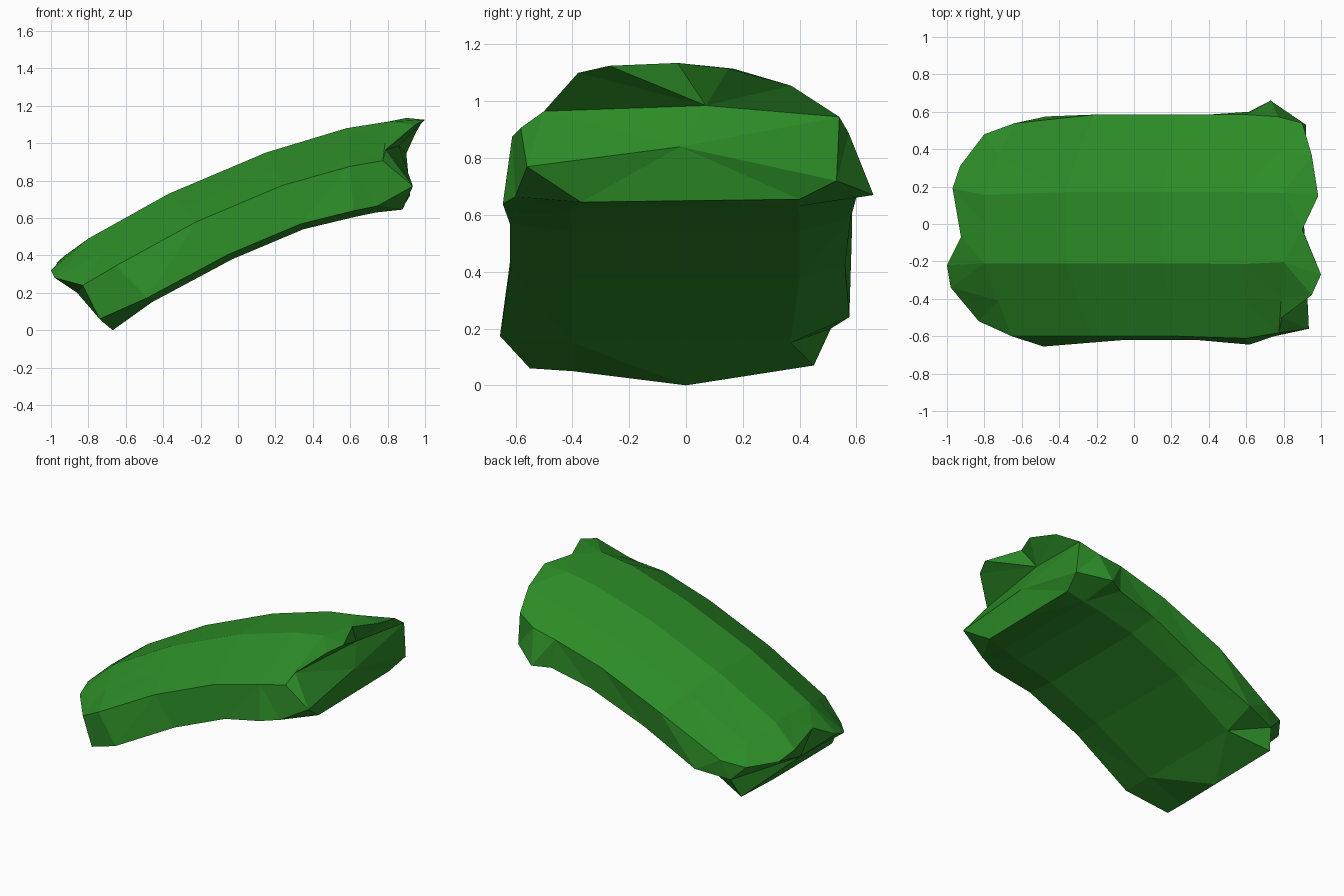
import bpy, bmesh
from mathutils import Vector

if "Cube" in bpy.data.objects:
    bpy.data.objects.remove(bpy.data.objects["Cube"])

# Cross-section of the curved slab: (y, height fraction between underside and top)
SECTION = [(-.21, 1), (0, 1), (.17, 1), (.40, .77), (.585, .53), (.58, .12),
           (.40, 0), (0, 0), (-.40, 0), (-.62, .07), (-.60, .57), (-.41, .78)]

# Stations along the arc: top (x, z), underside (x, z), back width, front width
STATIONS = [((-.80, .49), (-.46, .15), .92, 1.0),
            ((-.37, .73), (-.03, .38), 1.0, 1.0),
            ((.15, .95), (.35, .54), 1.0, 1.0),
            ((.58, 1.08), (.62, .605), 1.0, 1.02),
            ((.80, 1.115), (.74, .63), .98, .97)]

# Ragged rims at the low and the high end
LOW_RIM = [(-1, -.22, .32), (-.925, -.07, .40), (-.97, .19, .36), (-.93, .31, .31),
           (-.80, .48, .30), (-.70, .51, .20), (-.74, .45, .07), (-.67, 0, 0),
           (-.73, -.40, .05), (-.74, -.55, .06), (-.83, -.52, .24), (-.98, -.34, .28)]
HIGH_RIM = [(1, -.27, 1.125), (.90, -.03, 1.135), (.985, .15, 1.115), (.95, .37, 1.055),
            (.90, .54, .945), (.92, .53, .72), (.88, .40, .655), (.88, 0, .65),
            (.88, -.37, .645), (.935, -.56, .77), (.79, -.50, .965), (.95, -.38, 1.10)]


def section(top, low, back, front):
    pts = []
    for y, f in SECTION:
        x = low[0] + (top[0] - low[0]) * f
        z = low[1] + (top[1] - low[1]) * f
        pts.append(Vector((x, y * (back if y > 0 else front), z)))
    return pts


rings = [LOW_RIM] + [section(*s) for s in STATIONS] + [HIGH_RIM]
# Bulges along the sides
rings[1][5] = Vector((-.47, .575, .24))
rings[1][9].y = -.655
rings[2][5].y = .56
rings[4][5].y = .60
rings[4][9].y = -.645
rings[5][5] = Vector((.73, .66, .67))

# Body loft
bm = bmesh.new()
loops = [[bm.verts.new(p) for p in ring] for ring in rings]
n = len(SECTION)
for a, b in zip(loops, loops[1:]):
    for i in range(n):
        j = (i + 1) % n
        bm.faces.new((a[i], a[j], b[j], b[i]))


def fan(hub, verts):
    for a, b in zip(verts, verts[1:]):
        bm.faces.new((hub, a, b))


# Low end cap
low = loops[0]
fan(bm.verts.new((-.86, -.03, .20)), low + low[:1])

# High end cap: pocket under the overhanging lip, bulge below it
high = loops[-1]
pocket = bm.verts.new((.86, .07, .985))
bulge = bm.verts.new((.91, -.02, .84))
fan(pocket, high[10:] + high[:5] + [bulge, high[10]])
fan(bulge, high[4:11])

bmesh.ops.triangulate(bm, faces=bm.faces[:])
bmesh.ops.recalc_face_normals(bm, faces=bm.faces[:])
mesh = bpy.data.meshes.new("curved_leaf_clump")
bm.to_mesh(mesh)
bm.free()

# Green material
mat = bpy.data.materials.new("leaf_green")
mat.diffuse_color = (.025, .26, .02, 1)
mat.use_nodes = True
mat.node_tree.nodes["Principled BSDF"].inputs["Base Color"].default_value = mat.diffuse_color
mesh.materials.append(mat)
obj = bpy.data.objects.new("curved_leaf_clump", mesh)
bpy.context.collection.objects.link(obj)
